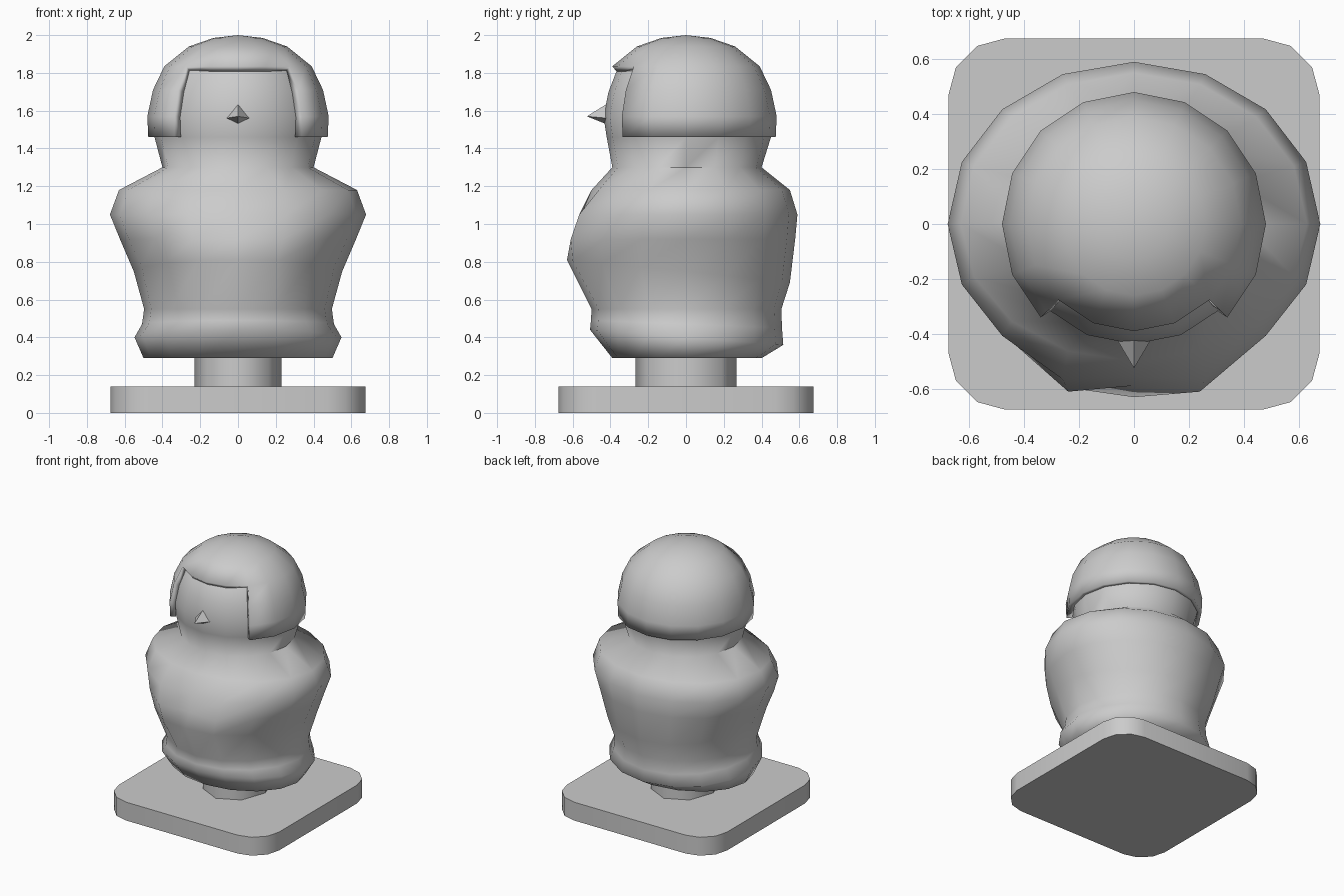
import bpy, bmesh
from math import sin, cos, pi, radians

if "Cube" in bpy.data.objects:
    bpy.data.objects.remove(bpy.data.objects["Cube"])

N = 16


def finish(name, bm, angle=None):
    bmesh.ops.recalc_face_normals(bm, faces=bm.faces[:])
    me = bpy.data.meshes.new(name)
    bm.to_mesh(me)
    bm.free()
    ob = bpy.data.objects.new(name, me)
    bpy.context.collection.objects.link(ob)
    if angle:
        bpy.ops.object.select_all(action='DESELECT')
        ob.select_set(True)
        bpy.context.view_layer.objects.active = ob
        bpy.ops.object.shade_smooth_by_angle(angle=radians(angle))
    return ob


def loft(bm, rings, cap_bottom=False, top=None):
    """Skin rings of points; optional bottom cap and top pole height."""
    loops = [[bm.verts.new(p) for p in r] for r in rings]
    n = len(loops[0])
    for a, b in zip(loops, loops[1:]):
        for i in range(n):
            j = (i + 1) % n
            bm.faces.new((a[i], a[j], b[j], b[i]))
    if cap_bottom:
        bm.faces.new(loops[0][::-1])
    if top is not None:
        pole = bm.verts.new((0, 0, top))
        for i in range(n):
            bm.faces.new((loops[-1][i], loops[-1][(i + 1) % n], pole))


def ring(z, rx, front, back, tilt=0, n=N):
    """Oval ring starting at the front; tilt raises the front and lowers the back."""
    pts = []
    for i in range(n):
        a = 2 * pi * i / n - pi / 2
        s = sin(a)
        pts.append([rx * cos(a), s * (front if s < 0 else back), z - s * tilt])
    return pts


# Base: square plinth with rounded corners
bm = bmesh.new()
quarter = [(0.675, 0.47), (0.648, 0.57), (0.57, 0.648), (0.47, 0.675)]
outline = []
for k in range(4):
    for x, y in quarter:
        for _ in range(k):
            x, y = -y, x
        outline.append((x, y))
loft(bm, [[(x, y, z) for x, y in outline] for z in (0, 0.14)], True)
bm.edges.ensure_lookup_table()
bmesh.ops.holes_fill(bm, edges=[e for e in bm.edges if e.is_boundary])
finish("base", bm, 40)

# Post between base and bust
bm = bmesh.new()
loft(bm, [ring(0.13, 0.23, 0.268, 0.268, n=8), ring(0.30, 0.23, 0.268, 0.268, n=8)])
finish("post", bm, 60)

# Torso, neck and head as one skin
spec = [
    (0.29, 0.50, 0.39, 0.40, 0),
    (0.40, 0.548, 0.508, 0.515, 0.04),
    (0.47, 0.508, 0.503, 0.508, 0.02),
    (0.55, 0.497, 0.50, 0.505, 0),
    (0.75, 0.552, 0.63, 0.55, 0.06),
    (0.92, 0.625, 0.61, 0.578, 0),
    (1.05, 0.678, 0.575, 0.59, 0),
    (1.18, 0.63, 0.50, 0.55, 0),
    (1.30, 0.40, 0.39, 0.40, 0),
    (1.46, 0.442, 0.42, 0.45, 0),
    (1.57, 0.447, 0.437, 0.447, 0),
    (1.70, 0.418, 0.41, 0.418, 0),
    (1.83, 0.355, 0.36, 0.355, 0),
    (1.92, 0.24, 0.24, 0.24, 0),
]
rings = [ring(*s) for s in spec]
# Chest swell either side of a shallow centre groove
for k, mid, side in ((4, 0.63, 0.60), (5, 0.588, 0.61), (6, 0.555, 0.565)):
    rings[k][0][1] = -mid
    rings[k][1][1] = rings[k][-1][1] = -side
bm = bmesh.new()
loft(bm, rings, True, 1.96)
finish("body", bm, 75)

# Nose: small wedge
bm = bmesh.new()
top, tip, low, l, r = [bm.verts.new(p) for p in (
    (0, -0.42, 1.635), (0, -0.525, 1.57), (0, -0.425, 1.53),
    (-0.065, -0.415, 1.56), (0.065, -0.415, 1.56))]
for f in ((top, l, tip), (top, tip, r), (tip, l, low), (tip, low, r), (top, r, low, l)):
    bm.faces.new(f)
finish("nose", bm, 40)

# Hair: domed cap with the face opening cut from the front four segments
bm = bmesh.new()
profile = [(0.475, 1.46), (0.48, 1.57), (0.45, 1.71), (0.39, 1.835), (0.26, 1.94), (0.13, 1.985)]
loft(bm, [ring(z, r, r, r) for r, z in profile], top=2.0)
opening = []
for f in bm.faces:
    c = f.calc_center_median()
    if c.z < 1.83 and c.y < -abs(c.x):
        opening.append(f)
bmesh.ops.delete(bm, geom=opening, context='FACES')
hair = finish("hair", bm, 50)
shell = hair.modifiers.new("thickness", 'SOLIDIFY')
shell.thickness = 0.04
shell.offset = -1
# Keep the rim crisp by running the shell before the smoothing modifier
hair.modifiers.move(len(hair.modifiers) - 1, 0)
